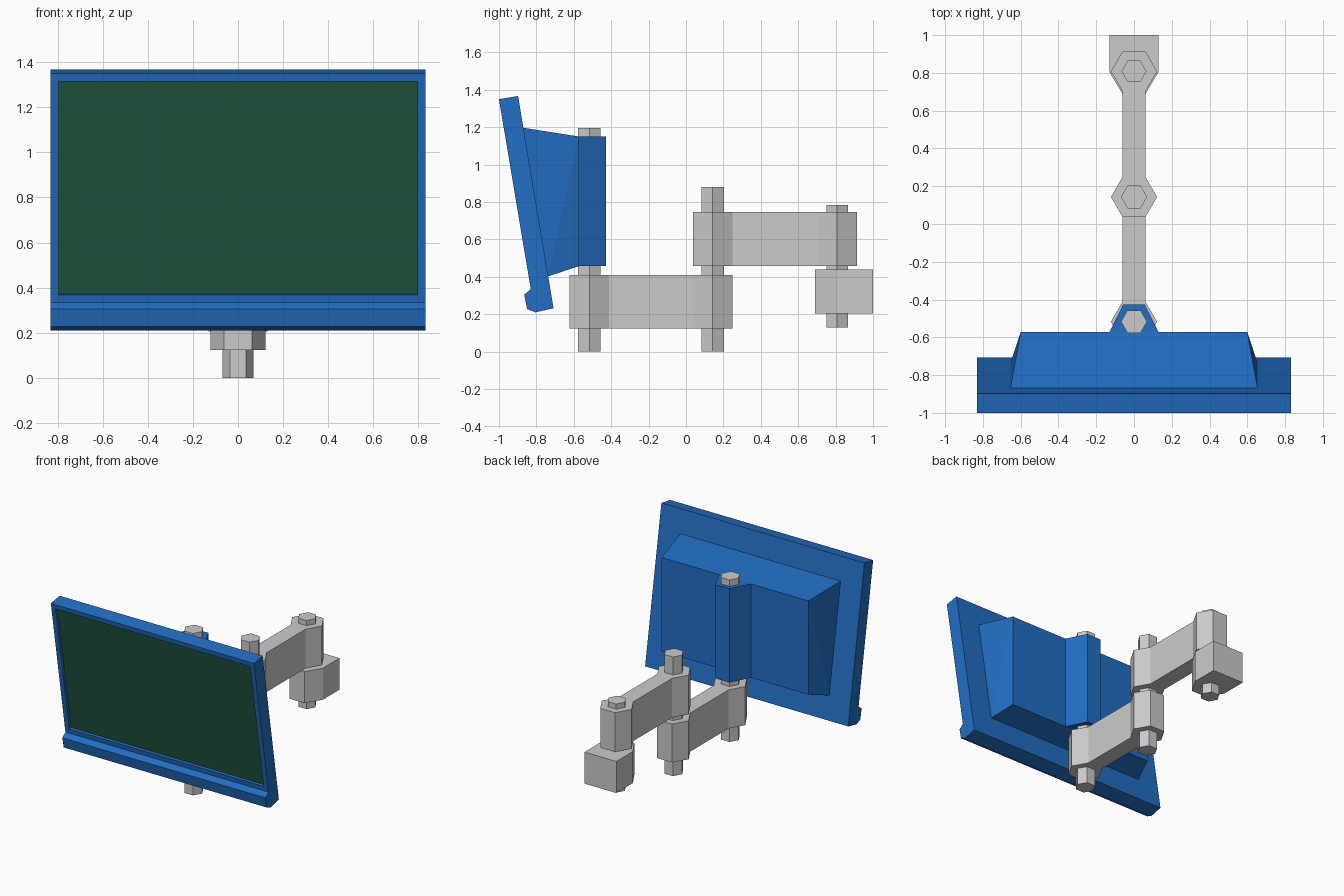
import bpy, bmesh, math
from mathutils import Vector

if "Cube" in bpy.data.objects:
    bpy.data.objects.remove(bpy.data.objects["Cube"])


def material(name, rgb):
    m = bpy.data.materials.new(name)
    m.diffuse_color = (*rgb, 1)
    m.use_nodes = True
    m.node_tree.nodes["Principled BSDF"].inputs["Base Color"].default_value = m.diffuse_color
    return m


blue = material("blue_casing", (0.016, 0.155, 0.54))
green = material("dark_green_glass", (0.014, 0.095, 0.05))


def finish(name, bm, *mats):
    bmesh.ops.recalc_face_normals(bm, faces=bm.faces)
    me = bpy.data.meshes.new(name)
    bm.to_mesh(me)
    bm.free()
    for m in mats:
        me.materials.append(m)
    ob = bpy.data.objects.new(name, me)
    bpy.context.collection.objects.link(ob)
    return ob


def extruded(points, offset):
    """Sweep a closed outline of 3D points along an offset."""
    bm = bmesh.new()
    face = bm.faces.new([bm.verts.new(p) for p in points])
    ext = bmesh.ops.extrude_face_region(bm, geom=[face], use_keep_orig=True)
    verts = [g for g in ext["geom"] if isinstance(g, bmesh.types.BMVert)]
    bmesh.ops.translate(bm, verts=verts, vec=offset)
    bmesh.ops.recalc_face_normals(bm, faces=bm.faces)
    return bm


def upright(name, half, z0, z1, *mats):
    """Vertical prism from the +x half of a plan outline, mirrored in x."""
    outline = half + [(-x, y) for x, y in reversed(half)]
    bm = extruded([(x, y, z0) for x, y in outline], (0, 0, z1 - z0))
    return finish(name, bm, *mats)


def hex_half(r, y):
    h = r * math.sqrt(3) / 2
    return [(r / 2, y - h), (r, y), (r / 2, y + h)]


# Tilted display frame with lower lip and recessed screen
profile = [(-1.0, 1.35), (-0.898, 1.367), (-0.708, 0.232), (-0.805, 0.21),
           (-0.85, 0.228), (-0.865, 0.305), (-0.83, 0.334)]
W = 0.83
bm = extruded([(-W, y, z) for y, z in profile], (2 * W, 0, 0))
front = max((f for f in bm.faces if f.normal.y < -0.9), key=lambda f: f.calc_area())
inward = -front.normal.copy()
bmesh.ops.inset_region(bm, faces=[front], thickness=0.05)
bmesh.ops.inset_region(bm, faces=[front], thickness=0.0001)
bmesh.ops.translate(bm, verts=front.verts[:], vec=inward * 0.02)
front.material_index = 1
finish("display_frame", bm, blue, green)

# Tapered rear housing
bm = bmesh.new()
for x, y, z in [(0.655, -0.87, 1.197), (0.655, -0.737, 0.403),
                (0.60, -0.572, 1.15), (0.60, -0.572, 0.457)]:
    for s in (-1, 1):
        bm.verts.new((s * x, y, z))
bmesh.ops.convex_hull(bm, input=bm.verts)
bmesh.ops.dissolve_limit(bm, angle_limit=0.02, verts=bm.verts, edges=bm.edges)
finish("rear_housing", bm, blue)

# Hinge knuckle on the housing
upright("housing_knuckle", [(0.13, -0.572), (0.058, -0.427)], 0.457, 1.15, blue)

# Hexagonal hinge pins: y, bottom, top, radius
Y1, Y2, Y3 = -0.517, 0.143, 0.808
for name, y, z0, z1, r in [("display_pin", Y1, 0, 1.197, 0.069),
                           ("elbow_pin", Y2, 0, 0.88, 0.069),
                           ("wall_pin", Y3, 0.13, 0.785, 0.066)]:
    upright(name, hex_half(r, y), z0, z1)

# Two swing arms with hexagonal ends
R = 0.122
upright("lower_arm", hex_half(R, Y1) + hex_half(R, Y2), 0.125, 0.41)
upright("upper_arm", hex_half(R, Y2) + hex_half(R, Y3), 0.457, 0.747)

# Wall bracket block
upright("wall_bracket", [(0.061, 0.69), (0.13, 0.805), (0.13, 1.0)], 0.205, 0.438)
